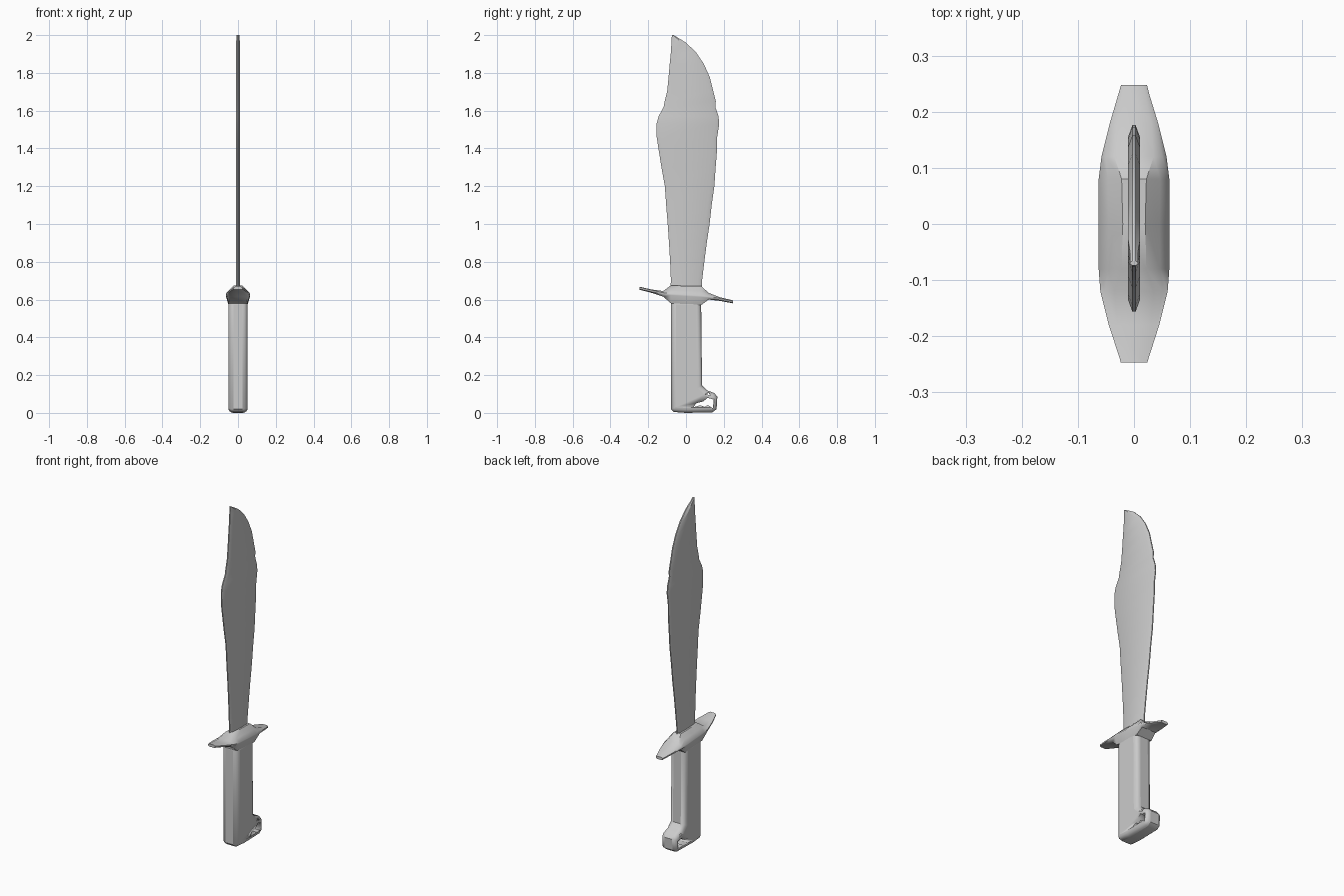
import bpy, bmesh, math

if "Cube" in bpy.data.objects:
    bpy.data.objects.remove(bpy.data.objects["Cube"], do_unlink=True)

grey = bpy.data.materials.new("plain grey")
grey.use_nodes = True
grey.diffuse_color = (0.6, 0.6, 0.6, 1)
grey.node_tree.nodes["Principled BSDF"].inputs["Base Color"].default_value = (0.6, 0.6, 0.6, 1)


def finish(name, bm, angle=40):
    bmesh.ops.recalc_face_normals(bm, faces=bm.faces)
    mesh = bpy.data.meshes.new(name)
    bm.to_mesh(mesh)
    bm.free()
    mesh.materials.append(grey)
    obj = bpy.data.objects.new(name, mesh)
    bpy.context.collection.objects.link(obj)
    bpy.ops.object.select_all(action="DESELECT")
    obj.select_set(True)
    bpy.context.view_layer.objects.active = obj
    bpy.ops.object.shade_smooth_by_angle(angle=math.radians(angle))
    return obj


def loft(name, rings, angle=40):
    """Skin a row of closed rings and cap both ends."""
    bm = bmesh.new()
    rows = [[bm.verts.new(p) for p in ring] for ring in rings]
    for a, b in zip(rows, rows[1:]):
        for i in range(len(a)):
            j = (i + 1) % len(a)
            bm.faces.new((a[i], a[j], b[j], b[i]))
    bm.faces.new(rows[0])
    bm.faces.new(rows[-1])
    return finish(name, bm, angle)


def slab(name, outline, half):
    """Extrude a (y, z) outline across x."""
    bm = bmesh.new()
    face = bm.faces.new([bm.verts.new((-half, y, z)) for y, z in outline])
    out = bmesh.ops.extrude_face_region(bm, geom=[face])
    moved = [v for v in out["geom"] if isinstance(v, bmesh.types.BMVert)]
    bmesh.ops.translate(bm, verts=moved, vec=(2 * half, 0, 0))
    return finish(name, bm)


# Blade: height, rear edge, cutting edge
stations = [
    (0.62, -0.085, 0.085), (0.70, -0.08, 0.085), (0.80, -0.084, 0.097),
    (0.90, -0.09, 0.11), (1.00, -0.097, 0.125), (1.10, -0.105, 0.136),
    (1.20, -0.112, 0.15), (1.30, -0.13, 0.157), (1.40, -0.146, 0.165),
    (1.46, -0.155, 0.165), (1.53, -0.156, 0.176), (1.57, -0.145, 0.172),
    (1.62, -0.118, 0.155), (1.65, -0.113, 0.158), (1.70, -0.1, 0.145),
    (1.78, -0.092, 0.125), (1.85, -0.086, 0.093), (1.91, -0.08, 0.052),
    (1.96, -0.077, 0.0), (1.985, -0.076, -0.04), (2.0, -0.074, -0.066)]


def blade_ring(z, rear, edge):
    bevel = min(0.022, 0.3 * (edge - rear))
    flat = 0.011 if z < 1.97 else 0.007
    side = [(0.003, rear), (flat, rear + bevel), (flat, edge - bevel), (0.003, edge)]
    return [(x, y, z) for x, y in side] + [(-x, y, z) for x, y in reversed(side)]


loft("blade", [blade_ring(*s) for s in stations], 25)

# Guard: y, half width, rim height, top half width, top, bottom half width, bottom
guard = [
    (-0.247, 0.023, 0.66, 0.016, 0.668, 0.016, 0.652),
    (-0.18, 0.045, 0.645, 0.03, 0.653, 0.03, 0.635),
    (-0.12, 0.06, 0.632, 0.035, 0.645, 0.045, 0.615),
    (-0.08, 0.063, 0.627, 0.022, 0.675, 0.05, 0.58),
    (0.0, 0.063, 0.622, 0.02, 0.672, 0.05, 0.575),
    (0.08, 0.063, 0.617, 0.022, 0.672, 0.05, 0.57),
    (0.12, 0.058, 0.613, 0.035, 0.635, 0.045, 0.6),
    (0.18, 0.043, 0.602, 0.03, 0.612, 0.03, 0.593),
    (0.248, 0.022, 0.588, 0.016, 0.596, 0.016, 0.58)]


def guard_ring(y, rim, zr, tw, zt, bw, zb):
    mid = (tw + rim) / 2 + 0.004
    side = [(bw, zb), (rim, zr - 0.004), (rim, zr + 0.004), (mid, (zr + zt) / 2), (tw, zt)]
    return [(x, y, z) for x, z in side] + [(-x, y, z) for x, z in reversed(side)]


loft("guard", [guard_ring(*g) for g in guard])

# Grip with the pommel hook at its lower back
grip = slab("grip", [
    (-0.08, 0.02), (-0.065, 0.005), (0.0, 0.0), (0.14, 0.003), (0.162, 0.02),
    (0.166, 0.085), (0.15, 0.105), (0.11, 0.12), (0.085, 0.145),
    (0.08, 0.6), (-0.08, 0.6)], 0.051)
bevel = grip.modifiers.new("rounding", "BEVEL")
bevel.width = 0.026
bevel.segments = 4
bevel.limit_method = "ANGLE"
bevel.angle_limit = math.radians(60)

# Ragged openings through the hook
openings = [
    [(0.04, 0.03), (0.075, 0.04), (0.1, 0.032), (0.115, 0.042), (0.142, 0.025),
     (0.147, 0.07), (0.115, 0.08), (0.09, 0.06), (0.055, 0.052)],
    [(0.105, 0.1), (0.13, 0.092), (0.12, 0.105)]]
for i, outline in enumerate(openings):
    cutter = slab(f"hook_cutter_{i + 1}", outline, 0.2)
    cutter.hide_render = True
    cutter.hide_set(True)
    cut = grip.modifiers.new("opening", "BOOLEAN")
    cut.operation = "DIFFERENCE"
    cut.object = cutter
